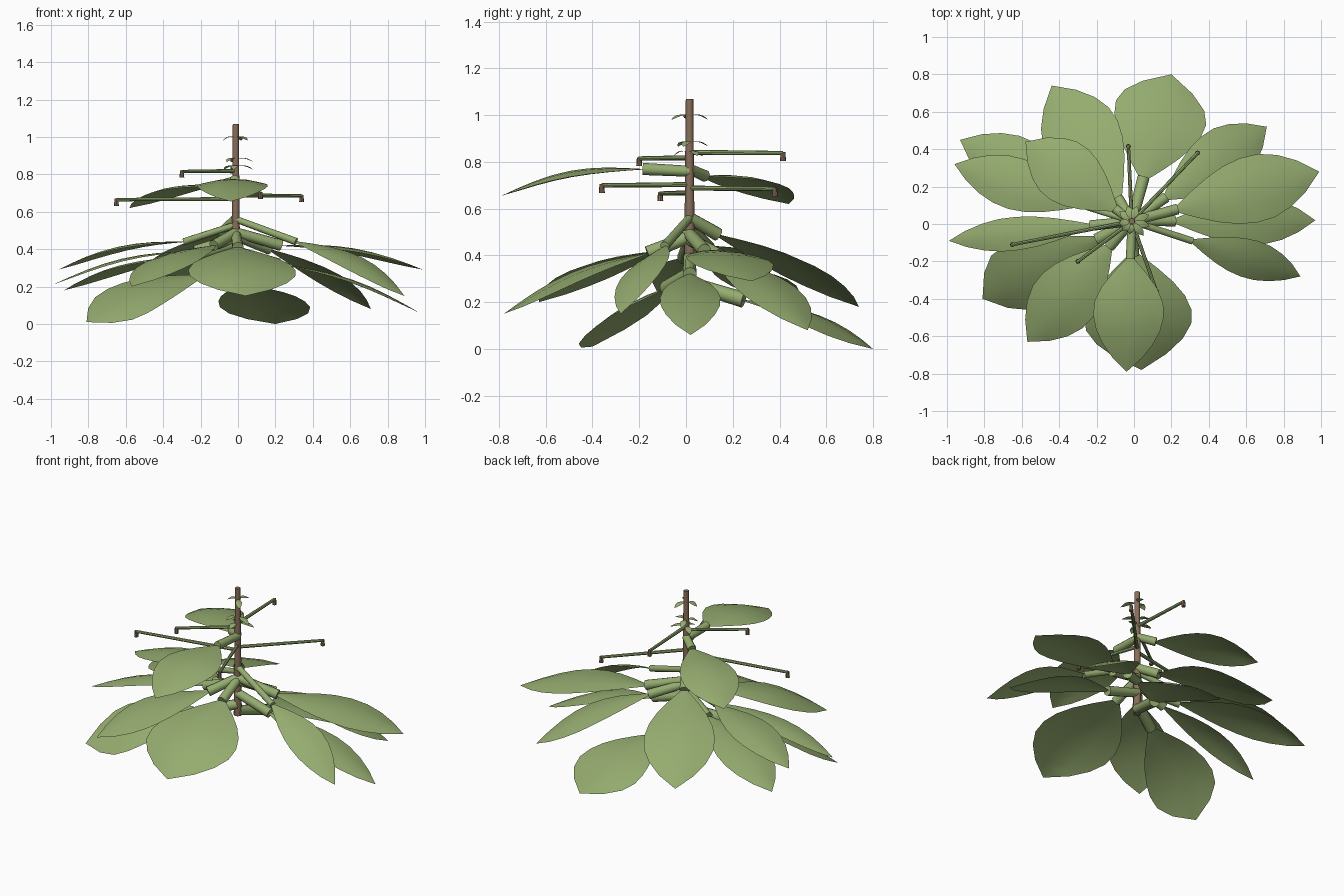
import bpy, bmesh, math
from mathutils import Vector

if "Cube" in bpy.data.objects:
    bpy.data.objects.remove(bpy.data.objects["Cube"])


def mat(name, rgb):
    m = bpy.data.materials.new(name)
    m.diffuse_color = (*rgb, 1)
    m.use_nodes = True
    m.node_tree.nodes["Principled BSDF"].inputs["Base Color"].default_value = m.diffuse_color
    return m


GREEN = mat("leaf green", (0.30, 0.41, 0.16))
BROWN = mat("bark brown", (0.25, 0.155, 0.10))
AXIS = Vector((-0.012, 0.015, 0))          # stem axis


def finish(name, bm, material, angle=0.7):
    bmesh.ops.recalc_face_normals(bm, faces=bm.faces)
    me = bpy.data.meshes.new(name)
    bm.to_mesh(me)
    bm.free()
    me.materials.append(material)
    ob = bpy.data.objects.new(name, me)
    bpy.context.collection.objects.link(ob)
    bpy.context.view_layer.objects.active = ob
    ob.select_set(True)
    bpy.ops.object.shade_smooth_by_angle(angle=angle)
    ob.select_set(False)


def on_stem(z):
    return AXIS + Vector((0, 0, z))


def rod(name, a, b, r1, r2, material, sides=10):
    """Tapered cylinder between two points."""
    d = b - a
    bm = bmesh.new()
    bmesh.ops.create_cone(bm, cap_ends=True, segments=sides, radius1=r1, radius2=r2, depth=d.length)
    bm.transform(d.to_track_quat('Z', 'Y').to_matrix().to_4x4())
    bmesh.ops.translate(bm, vec=(a + b) / 2, verts=bm.verts)
    finish(name, bm, material)


def leaf(name, base, tip, half, peak, roll=0.0, arch=0.05, nl=8, nw=4):
    """Arched blade: widest at `peak` along its length, rolled about its midrib."""
    d = tip - base
    side = Vector((-d.y, d.x, 0)).normalized()
    up = d.cross(side).normalized()
    across = side * math.cos(roll) + up * math.sin(roll)
    normal = up * math.cos(roll) - side * math.sin(roll)
    bm = bmesh.new()
    rows = []
    for i in range(nl):
        t = i / nl
        if t < peak:
            w = half * (0.10 + 0.90 * math.sin(math.pi / 2 * t / peak))
        else:
            w = half * math.cos(math.pi / 2 * (t - peak) / (1 - peak)) ** 0.85
        mid = base + d * t + up * arch * math.sin(math.pi * t)
        row = []
        for j in range(nw + 1):
            s = 2 * j / nw - 1
            row.append(bm.verts.new(mid + across * s * w - normal * 0.14 * w * s * s))
        rows.append(row)
    for r0, r1 in zip(rows, rows[1:]):
        for j in range(nw):
            bm.faces.new((r0[j], r0[j + 1], r1[j + 1], r1[j]))
    point = bm.verts.new(tip)
    for j in range(nw):
        bm.faces.new((rows[-1][j], rows[-1][j + 1], point))
    finish(name, bm, GREEN, 1.0)


def stalked_leaf(name, x, y, z, reach, base_z, half, peak, radius, rise, roll=0.0):
    """Blade with its tip at x, y, z on a stalk running out from the stem below it."""
    tip = Vector((x, y, z))
    out = tip - AXIS
    out.z = 0
    base = on_stem(base_z) + out.normalized() * reach
    rod(name + "_stalk", on_stem(base_z + rise), base, radius * 0.9, radius, GREEN)
    leaf(name, base, tip, half, peak, roll)


# Main stem
rod("stem", on_stem(0.25), on_stem(1.07), 0.024, 0.016, BROWN, 12)

# Lowest broad leaves: tip, stalk reach, base height, half width
stalked_leaf("low_leaf_back", 0.20, 0.80, 0.00, 0.24, 0.21, 0.25, 0.62, 0.034, 0.07)
stalked_leaf("low_leaf_left", -0.81, -0.40, 0.01, 0.21, 0.26, 0.20, 0.66, 0.034, 0.06, -0.35)

# Main whorl
whorl = [(-0.44, 0.74, 0.18, 0.14, 0.49, 0.21),
         (-0.93, 0.45, 0.18, 0.26, 0.36, 0.16),
         (-0.99, -0.09, 0.21, 0.22, 0.39, 0.09),
         (-0.57, -0.63, 0.20, 0.18, 0.42, 0.18),
         (0.04, -0.78, 0.15, 0.18, 0.41, 0.29),
         (0.97, 0.02, 0.06, 0.23, 0.32, 0.13),
         (0.99, 0.28, 0.29, 0.25, 0.42, 0.18),
         (0.71, 0.52, 0.08, 0.22, 0.40, 0.16)]
for i, spec in enumerate(whorl):
    stalked_leaf(f"whorl_leaf_{i + 1}", *spec, 0.55, 0.030, 0.07)

# Narrow leaves on long thin stalks
stalked_leaf("thin_leaf_right", 0.89, -0.28, 0.15, 0.34, 0.44, 0.11, 0.52, 0.020, 0.12, 0.3)
stalked_leaf("thin_leaf_left", -0.96, 0.32, 0.29, 0.29, 0.44, 0.14, 0.52, 0.019, 0.09)

# Upper pair
stalked_leaf("upper_leaf_front", -0.04, -0.79, 0.655, 0.20, 0.77, 0.19, 0.46, 0.026, -0.01)
stalked_leaf("upper_leaf_back", -0.58, 0.44, 0.62, 0.11, 0.74, 0.17, 0.55, 0.026, 0.03)

# Bare horizontal twigs, each with a short brown cut end hanging down
twigs = [(-0.65, -0.11, 0.665), (-0.30, -0.20, 0.815), (-0.03, 0.415, 0.838),
         (0.34, 0.38, 0.685), (0.12, -0.36, 0.70)]
for i, p in enumerate(twigs):
    end = Vector(p)
    rod(f"twig_{i + 1}", on_stem(end.z + 0.003), end, 0.011, 0.009, GREEN, 8)
    rod(f"twig_end_{i + 1}", end + Vector((0, 0, 0.005)), end - Vector((0, 0, 0.033)),
        0.010, 0.013, BROWN, 8)

# Tiny young leaves in three rings near the top
for ring, z in enumerate((0.845, 0.885, 1.0)):
    for k in range(3):
        a = math.radians(20 + 120 * k - 35 * ring)
        out = Vector((math.cos(a), math.sin(a), 0))
        length = 0.10 - 0.015 * k
        leaf(f"young_leaf_{ring + 1}_{k + 1}", on_stem(z) + out * 0.01,
             on_stem(z - 0.02) + out * length, 0.02, 0.5, 0, 0.012, 5, 2)
